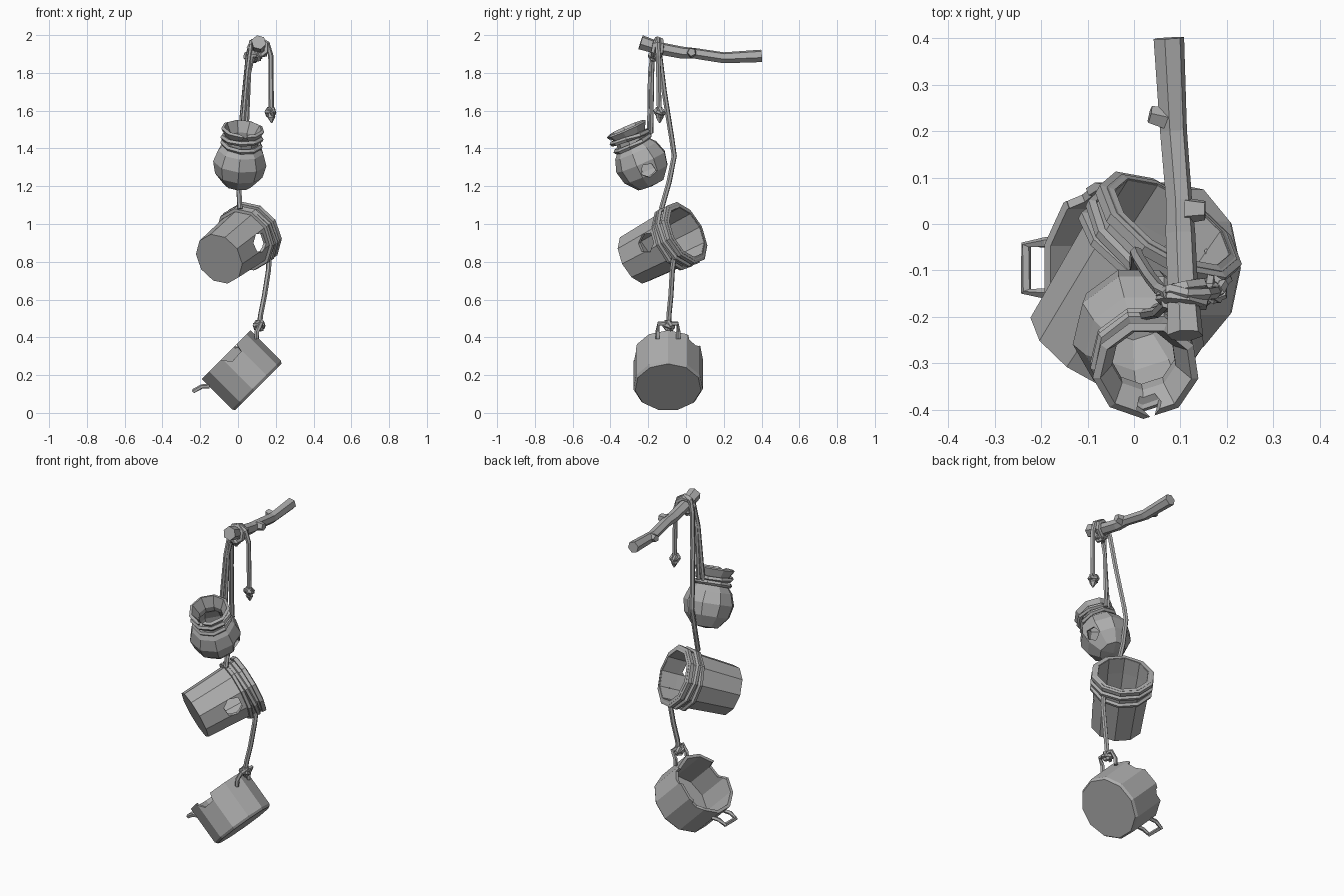
import bpy, bmesh, math, random
from mathutils import Vector, Matrix

random.seed(4)
if "Cube" in bpy.data.objects:
    bpy.data.objects.remove(bpy.data.objects["Cube"])

grey = bpy.data.materials.new("plain grey")
grey.use_nodes = True
grey.diffuse_color = (0.42, 0.42, 0.42, 1)
grey.node_tree.nodes["Principled BSDF"].inputs["Base Color"].default_value = (0.42, 0.42, 0.42, 1)


def finish(name, bm):
    """Turn a bmesh into a flat shaded object."""
    bmesh.ops.recalc_face_normals(bm, faces=bm.faces)
    mesh = bpy.data.meshes.new(name)
    bm.to_mesh(mesh)
    bm.free()
    mesh.materials.append(grey)
    obj = bpy.data.objects.new(name, mesh)
    bpy.context.collection.objects.link(obj)
    return obj


def frame(origin, axis, spin=0.0):
    """Matrix whose local z runs along the axis."""
    rot = Vector(axis).to_track_quat('Z', 'Y').to_matrix().to_4x4()
    return Matrix.Translation(origin) @ rot @ Matrix.Rotation(spin, 4, 'Z')


def lathe(name, profile, sides, matrix):
    """Revolve (radius, height) points; radius zero makes a pole."""
    bm = bmesh.new()
    rings = []
    for r, h in profile:
        n = sides if r > 0 else 1
        rings.append([bm.verts.new(matrix @ Vector((r * math.cos(math.tau * i / sides),
                                                    r * math.sin(math.tau * i / sides), h)))
                      for i in range(n)])
    for a, b in zip(rings, rings[1:]):
        for i in range(sides):
            j = (i + 1) % sides
            quad = [a[i % len(a)], a[j % len(a)], b[j % len(b)], b[i % len(b)]]
            bm.faces.new(list(dict.fromkeys(quad)))
    return finish(name, bm)


def tube(name, points, radius, sides=6, closed=False):
    """Sweep a polygon along a path; radius may be a list."""
    pts = [Vector(p) for p in points]
    n = len(pts)
    radii = radius if isinstance(radius, list) else [radius] * n
    bm = bmesh.new()
    rings, normal = [], None
    for i, p in enumerate(pts):
        before = pts[i - 1] if i or closed else p
        after = pts[(i + 1) % n] if i < n - 1 or closed else p
        t = (after - before).normalized()
        normal = t.orthogonal() if normal is None else normal - t * normal.dot(t)
        normal.normalize()
        side = t.cross(normal)
        rings.append([bm.verts.new(p + radii[i] * (normal * math.cos(math.tau * k / sides)
                                                   + side * math.sin(math.tau * k / sides)))
                      for k in range(sides)])
    for a, b in zip(rings, rings[1:] + (rings[:1] if closed else [])):
        for k in range(sides):
            m = (k + 1) % sides
            bm.faces.new((a[k], a[m], b[m], b[k]))
    if not closed:
        bm.faces.new(rings[0])
        bm.faces.new(rings[-1])
    return finish(name, bm)


def coil(name, matrix, ring_radius, height, thick, sides=10, tilt=0.0):
    """A closed loop of rope around a local z axis."""
    angles = [math.tau * i / sides for i in range(sides)]
    return tube(name, [matrix @ Vector((ring_radius * math.cos(a), ring_radius * math.sin(a),
                                        height + tilt * math.sin(a))) for a in angles],
                thick, 5, True)


def knot(name, centre, size):
    for i, axis in enumerate([(0.2, 0.3, 1), (1, 0.4, 0.5), (-0.5, 1, 0.6)]):
        coil(f"{name}_{i + 1}", frame(centre, axis), size, 0, size * 0.55, 6)


def chip(target, centre, direction, size, depth, sides=5):
    """Cut a jagged hole or a broken rim out of a vessel."""
    matrix = frame(centre, direction)
    bm = bmesh.new()
    low, high = [], []
    for i in range(sides):
        a = math.tau * i / sides
        r = size * random.uniform(0.8, 1.2)
        for row, h in ((low, -depth), (high, depth)):
            row.append(bm.verts.new(matrix @ Vector((r * math.cos(a), r * math.sin(a), h))))
    bm.faces.new(low)
    bm.faces.new(high)
    for i in range(sides):
        j = (i + 1) % sides
        bm.faces.new((low[i], low[j], high[j], high[i]))
    cutter = finish("chip_cutter", bm)
    cutter.hide_render = True
    mod = target.modifiers.new("chip", 'BOOLEAN')
    mod.operation = 'DIFFERENCE'
    mod.solver = 'EXACT'
    mod.object = cutter
    graph = bpy.context.evaluated_depsgraph_get()
    mesh = bpy.data.meshes.new_from_object(target.evaluated_get(graph))
    target.modifiers.clear()
    target.data = mesh
    bpy.data.objects.remove(cutter)


# Branch with two cut twigs
tube("branch", [(0.075, 0.40, 1.89), (0.085, 0.2, 1.88), (0.097, 0.05, 1.903),
                (0.1, -0.02, 1.907), (0.105, -0.14, 1.93), (0.11, -0.24, 1.962)],
     [0.034, 0.03, 0.029, 0.033, 0.034, 0.04], 6)
tube("back_twig", [(0.075, 0.225, 1.885), (0.034, 0.235, 1.89)], [0.025, 0.02], 5)
tube("middle_twig", [(0.11, 0.03, 1.908), (0.153, 0.03, 1.91)], [0.03, 0.022], 5)

# Round jar with a flared, chipped lip
jar_frame = frame((0.01, -0.235, 1.325), (0.08, -0.4, 0.91), 0.3)
jar = lathe("jar", [(0, -0.137), (0.075, -0.128), (0.128, -0.065), (0.144, 0.005), (0.122, 0.07),
                    (0.085, 0.112), (0.085, 0.145), (0.116, 0.195), (0.1, 0.203), (0.07, 0.145),
                    (0.07, 0.112), (0.108, 0.065), (0.128, 0.005), (0.114, -0.06),
                    (0.065, -0.112), (0, -0.12)], 9, jar_frame)
chip(jar, (0.135, -0.195, 1.28), (0.85, 0.35, -0.3), 0.048, 0.07)
chip(jar, (0.035, -0.395, 1.475), (0.1, -0.4, 0.9), 0.027, 0.04, 4)
coil("jar_rope_lower", jar_frame, 0.101, 0.112, 0.014, 9, 0.006)
coil("jar_rope_upper", jar_frame, 0.103, 0.147, 0.014, 9, -0.007)

# Tapered bucket with a hole in its side
bucket_frame = frame((-0.1, -0.27, 0.815), (0.18, 0.27, 0.14), 0.2)
bucket = lathe("bucket", [(0, 0), (0.143, 0), (0.159, 0.26), (0.163, 0.357), (0.143, 0.357),
                          (0.14, 0.26), (0.125, 0.02), (0, 0.02)], 10, bucket_frame)
chip(bucket, (0.1, -0.2, 0.9), (0.75, -0.62, -0.1), 0.06, 0.07, 6)
coil("bucket_rope_lower", bucket_frame, 0.166, 0.268, 0.014, 10, 0.008)
coil("bucket_rope_upper", bucket_frame, 0.168, 0.302, 0.014, 10, -0.008)
lathe("bucket_rim", [(0.145, 0.328), (0.176, 0.33), (0.178, 0.352), (0.145, 0.36),
                     (0.145, 0.328)], 10, bucket_frame)

# Cooking pot lying on its edge, with a broken rim
pot_frame = Matrix(((0.71, 0, -0.71, 0.105), (0, 1, 0, -0.095), (0.71, 0, 0.71, 0.135), (0, 0, 0, 1)))
pot = lathe("pot", [(0, 0), (0.176, 0), (0.186, 0.014), (0.186, 0.24), (0.168, 0.24),
                    (0.168, 0.02), (0, 0.02)], 11, pot_frame)
for spot, size in (((0.02, -0.18, 0.25), 0.065), ((0.11, 0.14, 0.25), 0.05),
                   ((-0.08, 0.165, 0.25), 0.035)):
    outward = Vector((spot[0], spot[1], 0))
    chip(pot, pot_frame @ Vector(spot), pot_frame.to_3x3() @ outward, size, 0.05, 6)

# Pair of loop handles, mirrored across the pot
for side, name in ((1, "top_pot_handle"), (-1, "low_pot_handle")):
    path = [(0.176, -0.055, 0.185), (0.205, -0.055, 0.212), (0.25, -0.05, 0.225),
            (0.25, 0.05, 0.225), (0.205, 0.055, 0.212), (0.176, 0.055, 0.185)]
    tube(name, [pot_frame @ Vector((side * x, y, z)) for x, y, z in path], 0.012, 5)

# Ropes from the branch down to each vessel
rope = 0.014
tube("main_rope", [(0.075, -0.15, 1.97), (0.055, -0.14, 1.9), (0.035, -0.115, 1.7),
                   (0.01, -0.075, 1.45), (0.005, -0.062, 1.36), (0.003, -0.09, 1.22),
                   (0.01, -0.13, 1.08)], rope)
tube("jar_hanger_left", [(0.07, -0.17, 1.95), (0.05, -0.19, 1.8), (0.022, -0.195, 1.48)], 0.012)
tube("jar_hanger_right", [(0.085, -0.175, 1.92), (0.058, -0.18, 1.8), (0.045, -0.185, 1.48)], 0.012)
tube("pot_rope", [(0.165, -0.06, 0.84), (0.162, -0.072, 0.76), (0.14, -0.08, 0.62),
                  (0.12, -0.09, 0.52), (0.112, -0.092, 0.45)], rope)
tube("loose_rope", [(0.08, -0.14, 1.965), (0.115, -0.15, 1.98), (0.155, -0.15, 1.955),
                    (0.174, -0.147, 1.89), (0.176, -0.142, 1.6)], rope)
tube("frayed_end", [(0.174, -0.14, 1.6), (0.176, -0.14, 1.565), (0.178, -0.14, 1.535)],
     [0.014, 0.022, 0.004], 5)

# Wraps and knots
coil("branch_wrap_front", frame((0.106, -0.165, 1.932), (0.1, 1, -0.2)), 0.047, 0, rope, 7)
coil("branch_wrap_back", frame((0.105, -0.14, 1.93), (-0.25, 1, -0.1)), 0.046, 0, rope, 7)
knot("branch_knot", (0.1, -0.17, 1.888), 0.022)
knot("loose_knot", (0.172, -0.14, 1.592), 0.022)
knot("pot_knot", (0.112, -0.092, 0.462), 0.024)
